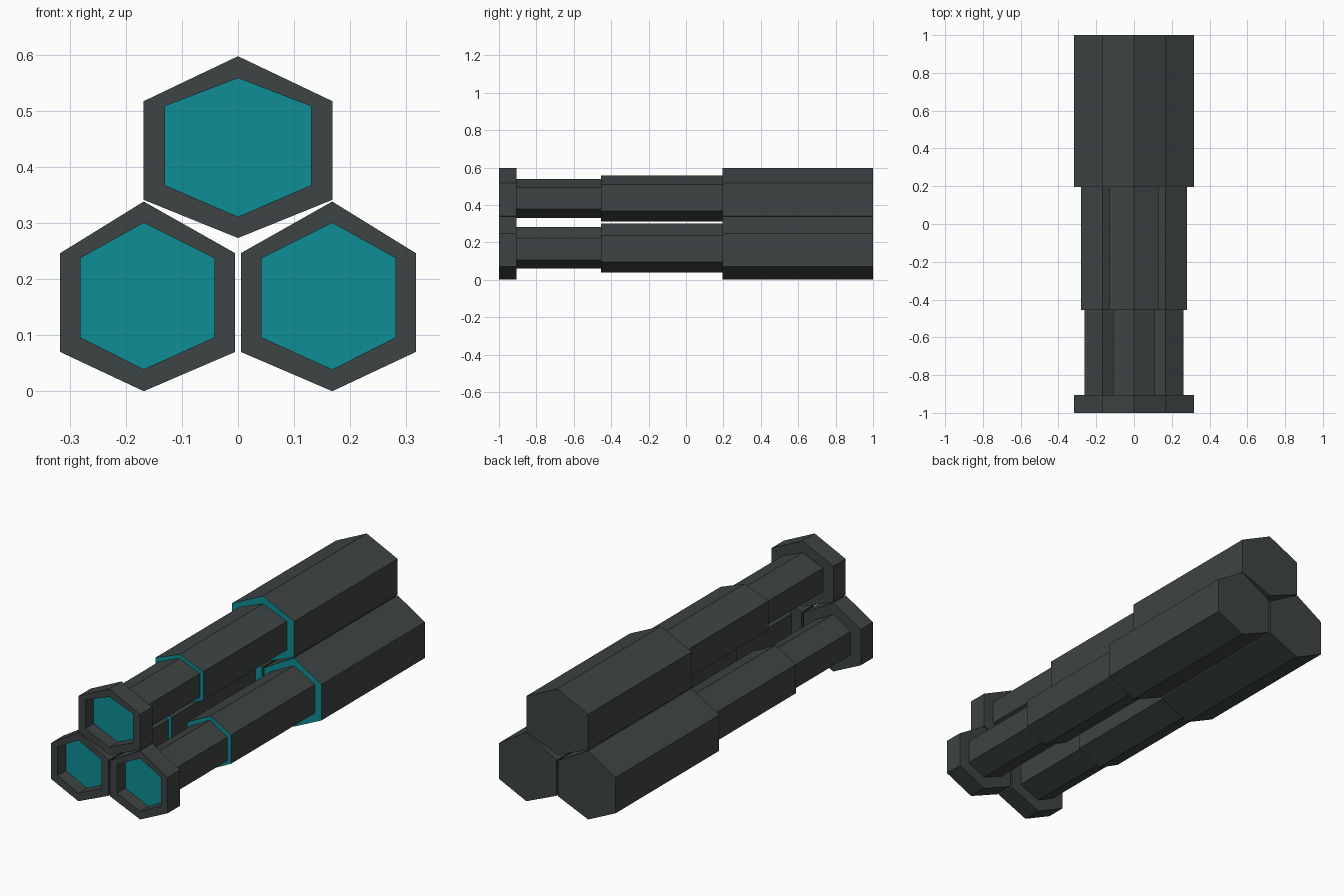
import bpy, bmesh

if "Cube" in bpy.data.objects:
    bpy.data.objects.remove(bpy.data.objects["Cube"])


def material(name, rgb):
    m = bpy.data.materials.new(name)
    m.diffuse_color = (*rgb, 1.0)
    m.use_nodes = True
    m.node_tree.nodes["Principled BSDF"].inputs["Base Color"].default_value = m.diffuse_color
    return m


GREY = material("dark_grey", (0.048, 0.058, 0.057))
TEAL = material("teal", (0.0045, 0.27, 0.305))


def hexagon(xl, xc, xr, top, high, low, bottom):
    """Slightly irregular pointed-top hexagon in the x-z plane."""
    return [(xc, top), (xr, high), (xr, low), (xc, bottom), (xl, low), (xl, high)]


# Outer shell, middle section / lens opening, thin front section
UPPER = [hexagon(-0.168, 0, 0.168, 0.597, 0.517, 0.341, 0.273),
         hexagon(-0.130, 0, 0.130, 0.558, 0.508, 0.367, 0.311),
         hexagon(-0.111, 0, 0.111, 0.539, 0.493, 0.378, 0.331)]
LOWER = [hexagon(0.005, 0.168, 0.317, 0.338, 0.246, 0.070, 0.0),
         hexagon(0.042, 0.168, 0.281, 0.300, 0.237, 0.096, 0.039),
         hexagon(0.060, 0.168, 0.262, 0.281, 0.222, 0.106, 0.060)]

# Stations from lens floor, out over the rim and back to the rear cap:
# (y, profile index, material of the band leading to this station)
STATIONS = [(-0.935, 1, 0),
            (-1.0, 1, 0), (-1.0, 0, 0),
            (-0.905, 0, 0), (-0.905, 2, 0),
            (-0.455, 2, 0), (-0.455, 1, 1),
            (0.195, 1, 0), (0.195, 0, 1),
            (1.0, 0, 0)]


def tube(name, profiles, mirror=1):
    bm = bmesh.new()
    rings = [[bm.verts.new((mirror * x, y, z)) for x, z in profiles[p]]
             for y, p, _ in STATIONS]
    bm.faces.new(rings[0]).material_index = 1      # teal lens
    bm.faces.new(rings[-1])                        # rear cap
    for a, b, (_, _, mat) in zip(rings, rings[1:], STATIONS[1:]):
        for i in range(6):
            j = (i + 1) % 6
            bm.faces.new((a[i], a[j], b[j], b[i])).material_index = mat
    bmesh.ops.recalc_face_normals(bm, faces=bm.faces)
    me = bpy.data.meshes.new(name)
    bm.to_mesh(me)
    bm.free()
    me.materials.append(GREY)
    me.materials.append(TEAL)
    bpy.context.collection.objects.link(bpy.data.objects.new(name, me))


tube("upper_tube", UPPER)
tube("lower_right_tube", LOWER)
tube("lower_left_tube", LOWER, -1)
